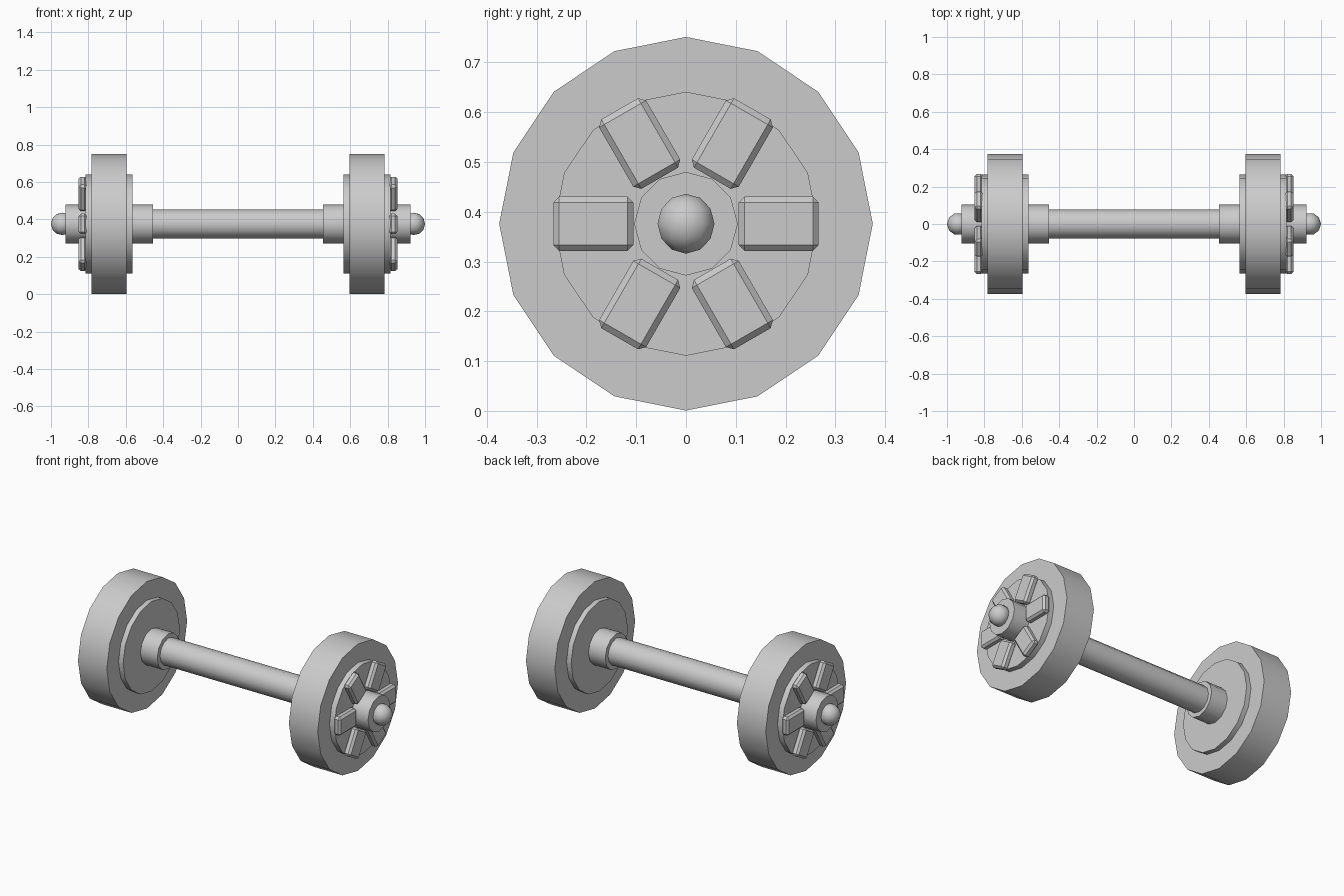
import bpy, bmesh
from math import radians, pi
from mathutils import Matrix, Vector

if "Cube" in bpy.data.objects:
    bpy.data.objects.remove(bpy.data.objects["Cube"])

AXLE_Z = 0.376


def finish(bm, name, smooth=True):
    me = bpy.data.meshes.new(name)
    bmesh.ops.recalc_face_normals(bm, faces=bm.faces)
    bm.to_mesh(me)
    bm.free()
    ob = bpy.data.objects.new(name, me)
    bpy.context.collection.objects.link(ob)
    if smooth:
        bpy.ops.object.select_all(action='DESELECT')
        ob.select_set(True)
        bpy.context.view_layer.objects.active = ob
        bpy.ops.object.shade_smooth_by_angle(angle=radians(40))
    return ob


def x_cylinder(name, x0, x1, radius, sides):
    bm = bmesh.new()
    place = Matrix.Translation(((x0 + x1) / 2, 0, AXLE_Z)) @ Matrix.Rotation(pi / 2, 4, 'Y')
    bmesh.ops.create_cone(bm, cap_ends=True, segments=sides, radius1=radius,
                          radius2=radius, depth=abs(x1 - x0), matrix=place)
    return finish(bm, name)


# Shaft between the two hubs
x_cylinder("axle_shaft", -0.47, 0.47, 0.078, 12)

for side, s in (("left", -1), ("right", 1)):
    # Wheel, hub disc and collar
    x_cylinder(side + "_tyre", s * 0.595, s * 0.783, 0.375, 16)
    x_cylinder(side + "_hub_disc", s * 0.565, s * 0.815, 0.265, 16)
    x_cylinder(side + "_collar", s * 0.455, s * 0.922, 0.104, 12)

    # Rounded axle tip
    bm = bmesh.new()
    bmesh.ops.create_uvsphere(bm, u_segments=10, v_segments=6, radius=0.06,
                              matrix=Matrix.Translation((s * 0.94, 0, AXLE_Z))
                              @ Matrix.Rotation(pi / 2, 4, 'Z'))
    finish(bm, side + "_axle_tip")

    # Six bevelled pads around the outer hub face
    for i in range(6):
        bm = bmesh.new()
        bmesh.ops.create_cube(bm, size=1)
        bmesh.ops.scale(bm, vec=Vector((0.045, 0.161, 0.109)), verts=bm.verts)
        bmesh.ops.bevel(bm, geom=bm.edges[:], offset=0.012, segments=1, affect='EDGES')
        bmesh.ops.transform(bm, verts=bm.verts,
                            matrix=Matrix.Translation((s * 0.83, 0, AXLE_Z))
                            @ Matrix.Rotation(i * pi / 3, 4, 'X')
                            @ Matrix.Translation((0, 0.186, 0)))
        finish(bm, f"{side}_hub_pad_{i + 1}", smooth=False)
